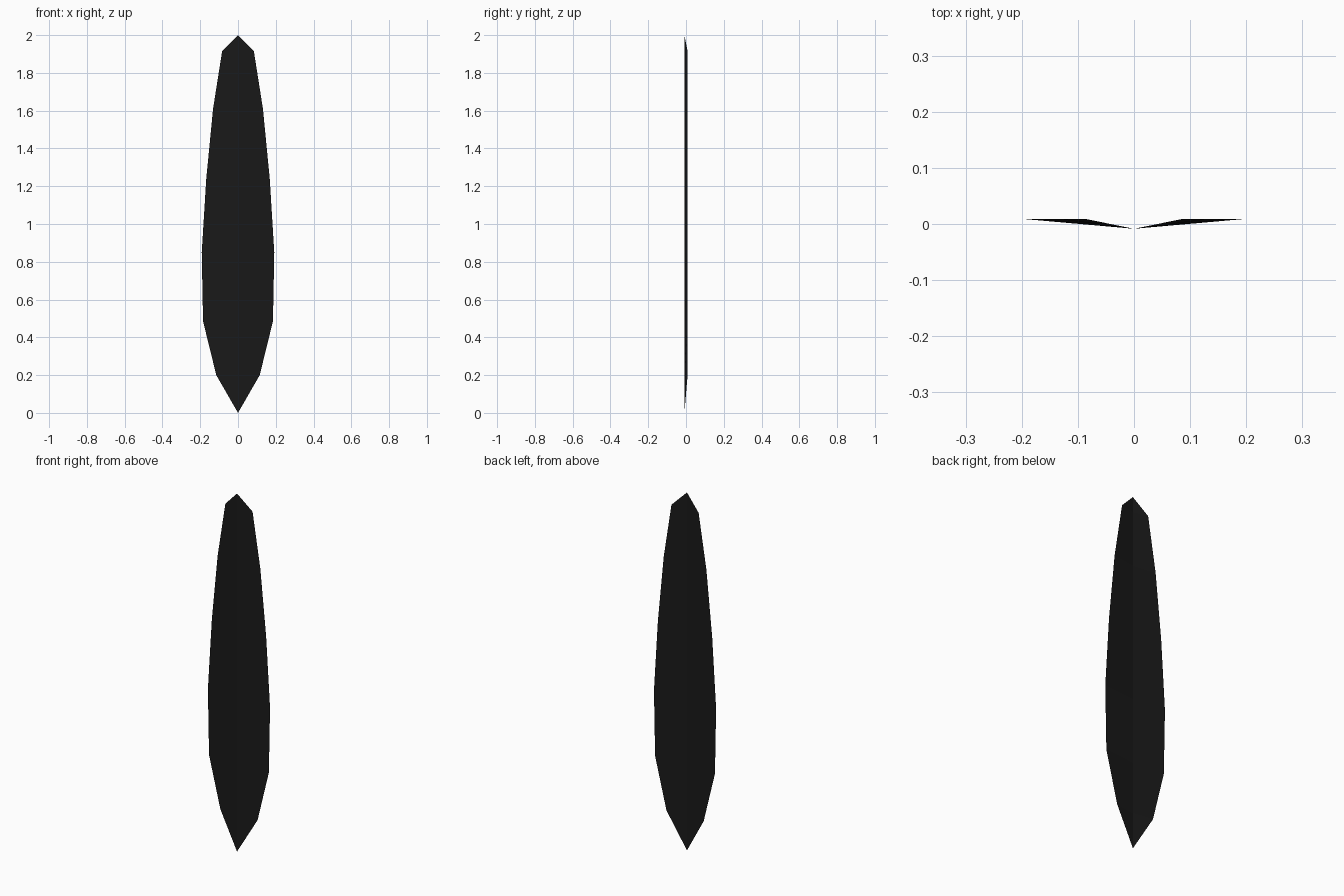
import bpy, bmesh

if "Cube" in bpy.data.objects:
    bpy.data.objects.remove(bpy.data.objects["Cube"])

# Half-width of the blade at each height, between the two pointed tips
PROFILE = [(0.115, 0.20), (0.185, 0.485), (0.192, 0.85),
           (0.168, 1.24), (0.132, 1.61), (0.084, 1.915)]
FOLD_Y, EDGE_Y = -0.0085, 0.0085

bm = bmesh.new()

# Centre crease with both tips
spine = [bm.verts.new((0, FOLD_Y, z)) for z in [0] + [z for _, z in PROFILE] + [2]]

# Left and right halves, folded back from the crease
for side in (1, -1):
    rim = [spine[0]] + [bm.verts.new((side * w, EDGE_Y, z)) for w, z in PROFILE] + [spine[-1]]
    for i in range(len(rim) - 1):
        loop = []
        for v in (spine[i], rim[i], rim[i + 1], spine[i + 1]):
            if v not in loop:
                loop.append(v)
        bm.faces.new(loop if side > 0 else loop[::-1])

mesh = bpy.data.meshes.new("leaf_blade")
bm.to_mesh(mesh)
bm.free()
blade = bpy.data.objects.new("leaf_blade", mesh)
bpy.context.collection.objects.link(blade)

# Near-black colour
mat = bpy.data.materials.new("black")
mat.diffuse_color = (0.01, 0.01, 0.01, 1)
mat.use_nodes = True
mat.node_tree.nodes["Principled BSDF"].inputs["Base Color"].default_value = mat.diffuse_color
mesh.materials.append(mat)
